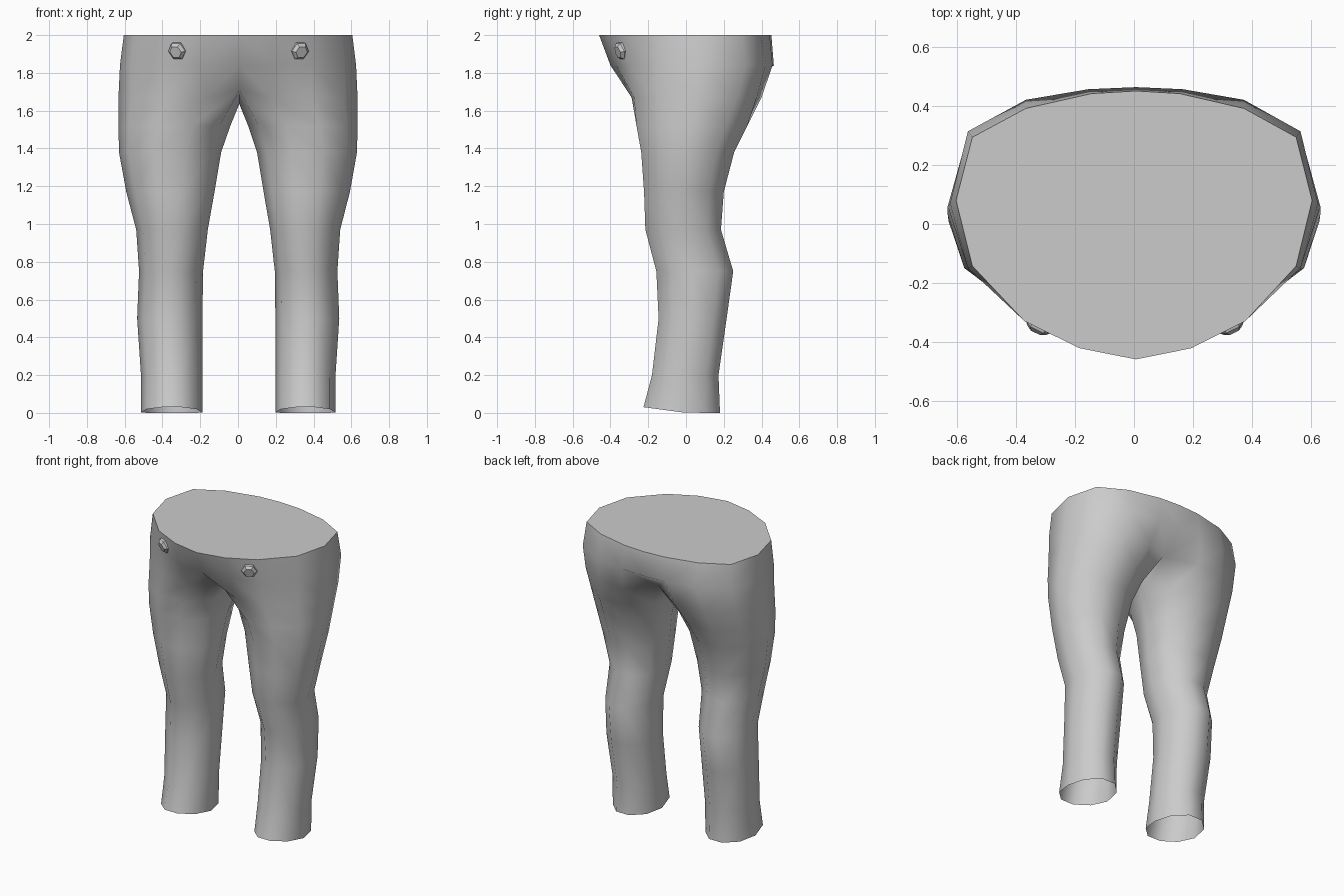
import bpy, bmesh, math
from mathutils import Vector

if "Cube" in bpy.data.objects:
    bpy.data.objects.remove(bpy.data.objects["Cube"])

# half outlines of the hips, centre front -> side -> centre back
waist = [(0, -.46, 2), (.19, -.422, 2), (.375, -.33, 2), (.55, -.143, 2), (.605, .08, 2),
         (.55, .295, 2), (.37, .393, 2), (.15, .443, 2), (0, .452, 2)]
hips = [(0, -.40, 1.84), (.2, -.37, 1.84), (.385, -.30, 1.84), (.565, -.15, 1.84), (.625, .07, 1.84),
        (.565, .315, 1.84), (.37, .422, 1.84), (.16, .458, 1.84), (0, .465, 1.84)]
# last point is the underside of the crotch
crotch = [(0, -.22, 1.71), (.17, -.288, 1.67), (.385, -.275, 1.67), (.565, -.155, 1.67), (.633, .06, 1.67),
          (.575, .27, 1.67), (.40, .375, 1.67), (.2, .40, 1.67), (0, .29, 1.70), (0, .06, 1.635)]
# leg rings: z, inner x, outer x, front y, back y
legs = [(1.52, .047, .633, -.262, .325), (1.38, .095, .63, -.237, .255), (1.17, .13, .592, -.222, .2),
        (.97, .165, .54, -.215, .185), (.75, .19, .525, -.157, .25), (.5, .193, .535, -.145, .215),
        (.2, .193, .515, -.18, .172), (0, .193, .515, -.225, .18)]


def leg_ring(z, xi, xo, yf, yb):
    pts = []
    for i in range(10):
        a = math.radians(216 + 36 * i)
        x = (xi + xo) / 2 + (xo - xi) / 2 * math.cos(a)
        y = (yf + yb) / 2 + (yb - yf) / 2 * math.sin(a) / .951
        pts.append((x, y, z if z else max(0, -y * .135)))   # hem rises at the front
    return pts


def finish(bm, name, angle):
    me = bpy.data.meshes.new(name)
    bm.to_mesh(me)
    bm.free()
    ob = bpy.data.objects.new(name, me)
    bpy.context.collection.objects.link(ob)
    bpy.ops.object.select_all(action='DESELECT')
    ob.select_set(True)
    bpy.context.view_layer.objects.active = ob
    bpy.ops.object.shade_smooth_by_angle(angle=math.radians(angle))
    return ob


# trousers: both halves, welded along the middle
bm = bmesh.new()
rings = [waist, hips, crotch] + [leg_ring(*r) for r in legs]
for s in (1, -1):
    vs = [[bm.verts.new((s * x + .007 * (1 - abs(x) / .633), y, z)) for x, y, z in r] for r in rings]
    for k, (a, b) in enumerate(zip(vs, vs[1:])):
        n = 8 if k < 2 else 10
        for i in range(n):
            j = (i + 1) % 10
            bm.faces.new((a[i], a[j], b[j], b[i]))
bmesh.ops.remove_doubles(bm, verts=bm.verts[:], dist=.0005)
# flat cap at the waist
top = [e for e in bm.edges if e.is_boundary and all(v.co.z > 1.99 for v in e.verts)]
bmesh.ops.edgeloop_fill(bm, edges=top)
bmesh.ops.recalc_face_normals(bm, faces=bm.faces[:])
finish(bm, "trousers", 65)

# hexagonal buttons on the front
for s, side in ((1, "right"), (-1, "left")):
    n = Vector((.42 * s, -.85, -.3)).normalized()
    u = Vector((0, 0, 1)).cross(n).normalized()
    w = n.cross(u)
    c = Vector((.322 * s + .003, -.338, 1.918))
    bm = bmesh.new()
    loops = []
    for r, h in ((.05, -.012), (.05, .012), (.034, .028)):
        loops.append([bm.verts.new(c + n * h + r * (u * math.cos(math.pi / 3 * i) + w * math.sin(math.pi / 3 * i)))
                      for i in range(6)])
    for a, b in zip(loops, loops[1:]):
        for i in range(6):
            j = (i + 1) % 6
            bm.faces.new((a[i], a[j], b[j], b[i]))
    bm.faces.new(loops[0])
    bm.faces.new(loops[-1])
    bmesh.ops.recalc_face_normals(bm, faces=bm.faces[:])
    finish(bm, "button_" + side, 20)
